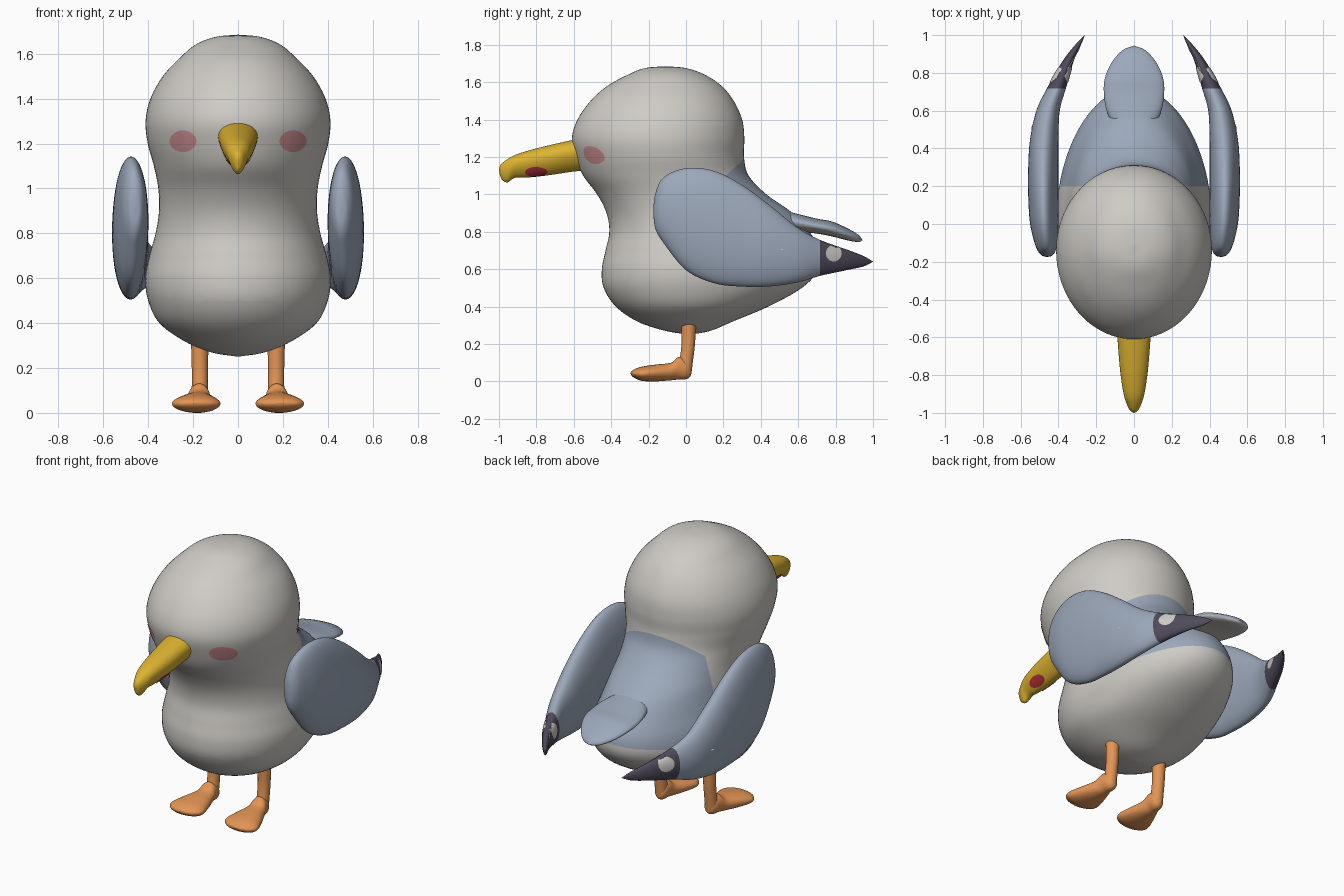
import bpy
import bmesh
import math
from mathutils import Vector
from mathutils.bvhtree import BVHTree

cube = bpy.data.objects.get("Cube")
if cube:
    bpy.data.objects.remove(cube, do_unlink=True)


def material(name, rgb):
    mat = bpy.data.materials.new(name)
    mat.use_nodes = True
    colour = (*rgb, 1.0)
    mat.diffuse_color = colour
    mat.node_tree.nodes["Principled BSDF"].inputs["Base Color"].default_value = colour
    return mat


PALE = material("pale_grey", (0.62, 0.60, 0.56))
BLUE = material("blue_grey", (0.33, 0.39, 0.49))
DARK = material("dark_violet", (0.08, 0.07, 0.105))
YELLOW = material("beak_yellow", (0.72, 0.45, 0.03))
ORANGE = material("leg_orange", (0.77, 0.30, 0.09))
PINK = material("blush_pink", (0.60, 0.27, 0.28))
RED = material("spot_red", (0.46, 0.03, 0.045))


def smooth_rows(rows, steps):
    """Spline through the stations, a few steps between each pair."""
    pts = [Vector(r) for r in rows]
    pts = [2 * pts[0] - pts[1]] + pts + [2 * pts[-1] - pts[-2]]
    out = []
    for a, b, c, d in zip(pts, pts[1:], pts[2:], pts[3:]):
        for i in range(steps):
            t = i / steps
            out.append(b + 0.5 * t * ((c - a) + t * ((2 * a - 5 * b + 4 * c - d)
                                                     + t * (3 * (b - c) + d - a))))
    out.append(pts[-2])
    return out


def loft(name, rows, ring, mats, steps=6, seg=56, cuts=(), rule=None, away=None):
    """Skin rings made by ring(row, cos, sin); planes in cuts sharpen colour borders."""
    bm = bmesh.new()
    angles = [2 * math.pi * k / seg for k in range(seg)]
    loops = [[bm.verts.new(ring(row, math.cos(a), math.sin(a))) for a in angles]
             for row in smooth_rows(rows, steps)]
    for lo, hi in zip(loops, loops[1:]):
        for k in range(seg):
            n = (k + 1) % seg
            bm.faces.new((lo[k], lo[n], hi[n], hi[k]))
    bmesh.ops.remove_doubles(bm, verts=bm.verts[:], dist=0.00005)
    for co, no in cuts:
        geom = bm.verts[:] + bm.edges[:] + bm.faces[:]
        bmesh.ops.bisect_plane(bm, geom=geom, plane_co=co, plane_no=no)
    bmesh.ops.recalc_face_normals(bm, faces=bm.faces[:])
    bm.normal_update()
    if away and sum(f.normal.dot(away) for f in bm.faces) > 0:
        bmesh.ops.reverse_faces(bm, faces=bm.faces[:])
    for f in bm.faces:
        f.smooth = True
        if rule:
            f.material_index = int(rule(f.calc_center_median(), f.normal))
    mesh = bpy.data.meshes.new(name)
    bm.to_mesh(mesh)
    bm.free()
    for mat in mats:
        mesh.materials.append(mat)
    obj = bpy.data.objects.new(name, mesh)
    bpy.context.collection.objects.link(obj)
    return obj


def spot(name, target, origin, direction, ru, rv, mat):
    """Thin oval plate laid on the target's surface along a direction."""
    mesh = target.data
    tree = BVHTree.FromPolygons([v.co for v in mesh.vertices],
                                [p.vertices[:] for p in mesh.polygons])
    origin, d = Vector(origin), Vector(direction).normalized()
    u = d.cross(Vector((0, 0, 1))).normalized()
    v = u.cross(d)

    def ring(row, c, s):
        start = origin + u * (ru * row[0] * c) + v * (rv * row[0] * s)
        hit, normal, _, _ = tree.ray_cast(start, d)
        if hit is None:
            hit, normal, _, _ = tree.find_nearest(start)
        return hit - d * 0.004
    return loft(name, [(0, 0), (1, 0)], ring, [mat], seg=32, away=d)


# Body and head in one skin: z, half width, centre y, front y, back y
body_rows = [
    (1.685, 0, -.11, -.11, -.11), (1.675, .10, -.115, -.22, 0),
    (1.64, .19, -.12, -.31, .10), (1.58, .26, -.125, -.42, .19),
    (1.5, .335, -.13, -.51, .255), (1.4, .39, -.14, -.58, .30),
    (1.3, .412, -.14, -.61, .312), (1.2, .402, -.13, -.59, .31),
    (1.1, .375, -.11, -.55, .335), (1.0, .355, -.08, -.475, .43),
    (.9, .352, -.05, -.425, .57), (.8, .367, -.02, -.41, .66),
    (.7, .395, 0, -.43, .715), (.6, .413, 0, -.45, .71),
    (.5, .40, 0, -.44, .62), (.4, .35, 0, -.375, .44),
    (.32, .24, 0, -.26, .25), (.27, .12, .02, -.11, .13),
    (.25, 0, .02, .02, .02)]


def body_ring(row, c, s):
    z, w, mid, front, back = row
    reach = back - mid if s > 0 else mid - front
    return (w * c, mid + reach * s, z)


# Planes that bound the blue back
back_planes = [(Vector((0, .2, 1)), Vector((0, 1, 0))),
               (Vector((0, 0, .56)), Vector((0, -.15, 1))),
               (Vector((0, 0, .904)), Vector((0, .92, -1)))]
body = loft("body", body_rows, body_ring, [PALE, BLUE], seg=72, cuts=back_planes,
            rule=lambda p, n: all((p - co).dot(no) > 0 for co, no in back_planes))


def flat_ring(row, c, s):
    """Upright oval ring: y, top z, bottom z, half width."""
    y, top, low, w = row
    return (w * c, y, (top + low) / 2 + (top - low) / 2 * s)


# Tail, pale underneath
tail_rows = [(.5, .92, .80, .10), (.6, .895, .80, .145), (.7, .87, .79, .16),
             (.78, .855, .775, .152), (.86, .82, .755, .115),
             (.92, .785, .745, .06), (.945, .755, .755, 0)]
loft("tail", tail_rows, flat_ring, [BLUE, PALE], rule=lambda p, n: n.z < -.5)

# Hooked beak, narrower below
beak_rows = [(-.5, 1.31, 1.13, .088), (-.6, 1.292, 1.122, .085),
             (-.75, 1.258, 1.10, .074), (-.85, 1.232, 1.09, .062),
             (-.915, 1.21, 1.088, .05), (-.955, 1.188, 1.064, .037),
             (-.985, 1.165, 1.08, .022), (-.996, 1.148, 1.108, .01),
             (-1.0, 1.13, 1.13, 0)]


def beak_ring(row, c, s):
    x, y, z = flat_ring(row, c, s)
    return (x * (1 + .25 * s), y, z)


beak = loft("beak", beak_rows, beak_ring, [YELLOW])

# Wing: y, top z, bottom z, centre x, half thickness
wing_rows = [
    (-.175, .91, .91, .46, 0), (-.165, 1.0, .82, .46, .03),
    (-.12, 1.09, .74, .465, .055), (0, 1.14, .595, .475, .075),
    (.15, 1.125, .525, .48, .08), (.3, 1.05, .507, .48, .08),
    (.45, .94, .508, .475, .075), (.6, .82, .53, .455, .062),
    (.72, .755, .565, .41, .05), (.86, .705, .595, .35, .03),
    (.95, .67, .615, .295, .015), (1.0, .64, .64, .26, 0)]
# Leg: z, centre y, radius
leg_rows = [(.34, .015, .04), (.2, .012, .036), (.1, 0, .036), (.04, -.005, .034)]
# Foot: y, top z, bottom z, half width
foot_rows = [(.03, .055, .055, 0), (.022, .09, .025, .025), (0, .12, .012, .04),
             (-.04, .13, .01, .048), (-.08, .10, .006, .06), (-.16, .09, 0, .09),
             (-.23, .08, .002, .108), (-.27, .068, .015, .085),
             (-.29, .055, .03, .045), (-.297, .045, .045, 0)]

for side, label in ((1, "left"), (-1, "right")):
    def wing_ring(row, c, s):
        x, y, z = flat_ring((row[0], row[1], row[2], row[4]), c, s)
        return (side * (row[3] + x), y, z)

    def leg_ring(row, c, s):
        return (side * .17 + row[2] * c, row[1] + row[2] * s, row[0])

    def foot_ring(row, c, s):
        x, y, z = flat_ring(row, c, s)
        return (side * (.17 - .07 * y + x), y, z)

    # Wing with dark tip and a pale spot on each face
    wing = loft(label + "_wing", wing_rows, wing_ring, [BLUE, DARK],
                cuts=[((0, .717, 0), (0, 1, 0))], rule=lambda p, n: p.y > .717)
    spot(label + "_wing_outer_spot", wing, (side * 2, .79, .685), (-side, 0, 0),
         .042, .044, PALE)
    spot(label + "_wing_inner_spot", wing, (0, .79, .685), (side, 0, 0),
         .042, .044, PALE)

    # Leg and webbed foot
    loft(label + "_leg", leg_rows, leg_ring, [ORANGE], seg=32)
    loft(label + "_foot", foot_rows, foot_ring, [ORANGE], seg=32)

    # Blush on the cheek and red mark on the beak
    spot(label + "_cheek", body, (side * .245, -2, 1.21), (0, 1, 0), .06, .048, PINK)
    spot(label + "_beak_mark", beak, (side * .5, -.8, .74), (-side * .77, 0, .64),
         .06, .034, RED)
